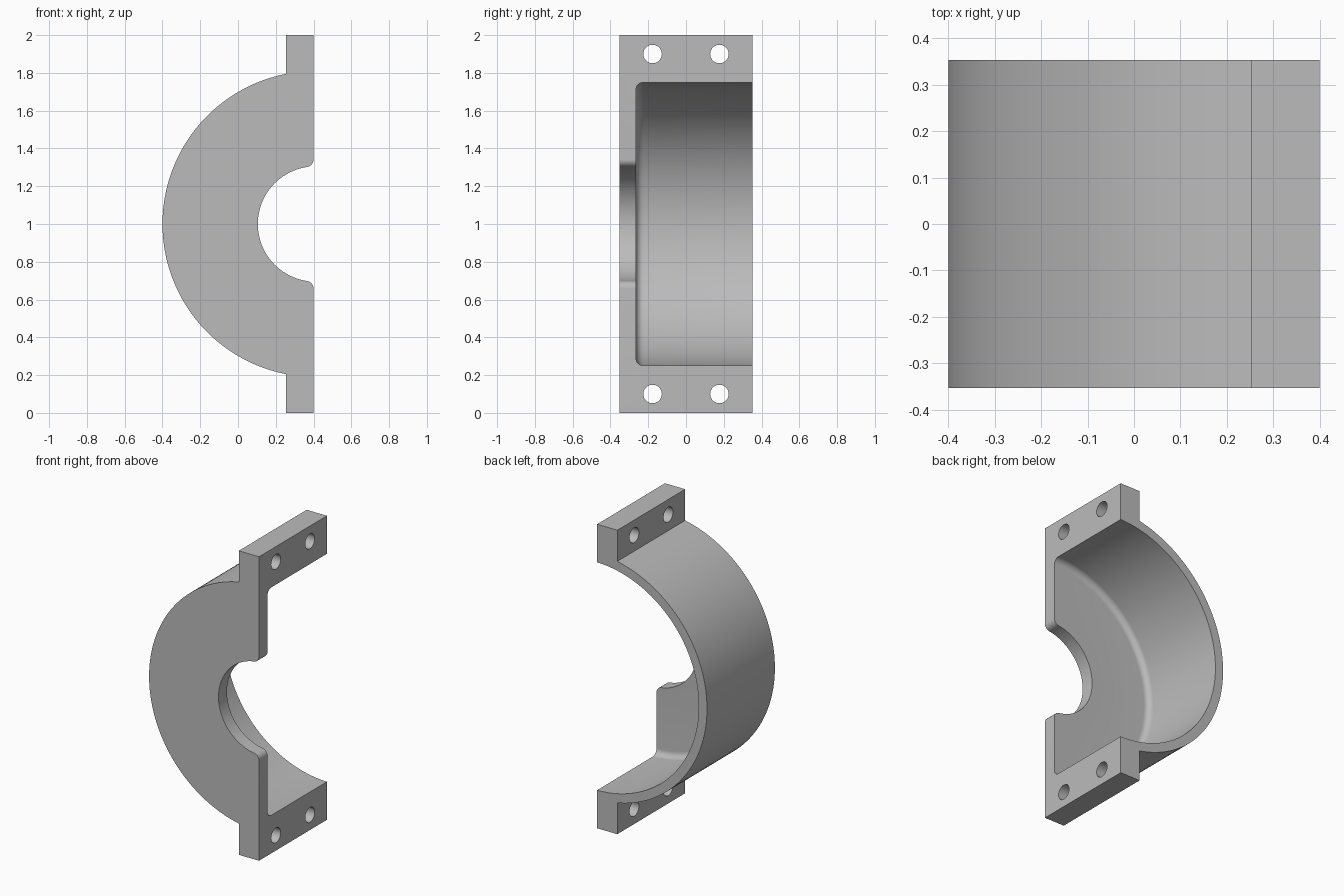
import bpy, bmesh
from math import sin, cos, pi, sqrt, asin, atan2
from mathutils import Matrix, Vector

cube = bpy.data.objects.get("Cube")
if cube:
    bpy.data.objects.remove(cube, do_unlink=True)

HALF_Y = 0.353              # half depth of the housing
FACE_X = 0.4                # split face
FLANGE_X = 0.253            # back of the bolt flanges
AXIS_X, AXIS_Z = 0.41, 1.0  # centre of all arcs
R_OUT, R_IN, R_BORE = 0.81, 0.75, 0.305
FILLET = 0.04
FLOOR_Y = -0.265            # inside of the end plate

grey = bpy.data.materials.new("Light grey metal")
grey.use_nodes = True
colour = (0.5, 0.5, 0.5, 1)
grey.diffuse_color = colour
grey.node_tree.nodes["Principled BSDF"].inputs["Base Color"].default_value = colour


def make_object(name, bm):
    bmesh.ops.recalc_face_normals(bm, faces=bm.faces)
    mesh = bpy.data.meshes.new(name)
    bm.to_mesh(mesh)
    bm.free()
    mesh.materials.append(grey)
    obj = bpy.data.objects.new(name, mesh)
    bpy.context.collection.objects.link(obj)
    return obj


def arc(cx, cz, r, a0, a1, n):
    return [(cx + r * cos(a0 + (a1 - a0) * i / n),
             cz + r * sin(a0 + (a1 - a0) * i / n)) for i in range(n + 1)]


def cut(body, cutter):
    cutter.hide_render = True
    mod = body.modifiers.new("Cut", "BOOLEAN")
    mod.operation, mod.solver, mod.object = "DIFFERENCE", "EXACT", cutter
    bpy.context.view_layer.objects.active = body
    bpy.ops.object.modifier_apply(modifier=mod.name)
    bpy.data.objects.remove(cutter, do_unlink=True)


# Housing outline, upper half: flange, then split face, rounded lip and bore
fx = FACE_X - FILLET
fz = AXIS_Z + sqrt((R_BORE + FILLET) ** 2 - (AXIS_X - fx) ** 2)
lip = atan2(AXIS_Z - fz, AXIS_X - fx)
bore_start = atan2(fz - AXIS_Z, fx - AXIS_X)
upper = [(FLANGE_X, 2), (FACE_X, 2)]
upper += arc(fx, fz, FILLET, 0, lip, 8)
upper += arc(AXIS_X, AXIS_Z, R_BORE, bore_start, pi, 28)[1:]
lower = [(x, 2 - z) for x, z in reversed(upper[:-1])]
rim = pi - asin((AXIS_X - FLANGE_X) / R_OUT) - pi / 2
outside = arc(AXIS_X, AXIS_Z, R_OUT, pi + rim, pi - rim, 72)

bm = bmesh.new()
face = bm.faces.new([bm.verts.new((x, -HALF_Y, z)) for x, z in upper + lower + outside])
ext = bmesh.ops.extrude_face_region(bm, geom=[face])
bmesh.ops.translate(bm, vec=(0, 2 * HALF_Y, 0),
                    verts=[v for v in ext["geom"] if isinstance(v, bmesh.types.BMVert)])
housing = make_object("bearing_housing_half", bm)

# Round cavity with a filleted floor, open at the back
profile = [(0, FLOOR_Y)]
profile += arc(R_IN - FILLET, FLOOR_Y + FILLET, FILLET, -pi / 2, 0, 8)
profile += [(R_IN, HALF_Y + 0.1), (0, HALF_Y + 0.1)]
bm = bmesh.new()
verts = [bm.verts.new((AXIS_X - r, y, AXIS_Z)) for r, y in profile]
edges = [bm.edges.new(pair) for pair in zip(verts, verts[1:])]
bmesh.ops.spin(bm, geom=verts + edges, cent=(AXIS_X, 0, AXIS_Z), axis=(0, 1, 0),
               angle=2 * pi, steps=144, use_merge=True)
bmesh.ops.remove_doubles(bm, verts=bm.verts, dist=0.0001)
cut(housing, make_object("cavity_cutter", bm))

# Two bolt holes through each flange
bm = bmesh.new()
for y in (-0.177, 0.177):
    for z in (0.1, 1.9):
        bmesh.ops.create_cone(bm, cap_ends=True, segments=32, radius1=0.049, radius2=0.049,
                              depth=0.4, matrix=Matrix.Translation(Vector((0.33, y, z)))
                              @ Matrix.Rotation(pi / 2, 4, "Y"))
cut(housing, make_object("bolt_hole_cutter", bm))

# Smooth curved walls, sharp edges elsewhere
bpy.ops.object.select_all(action="DESELECT")
housing.select_set(True)
bpy.context.view_layer.objects.active = housing
bpy.ops.object.shade_smooth_by_angle(angle=pi / 6)
